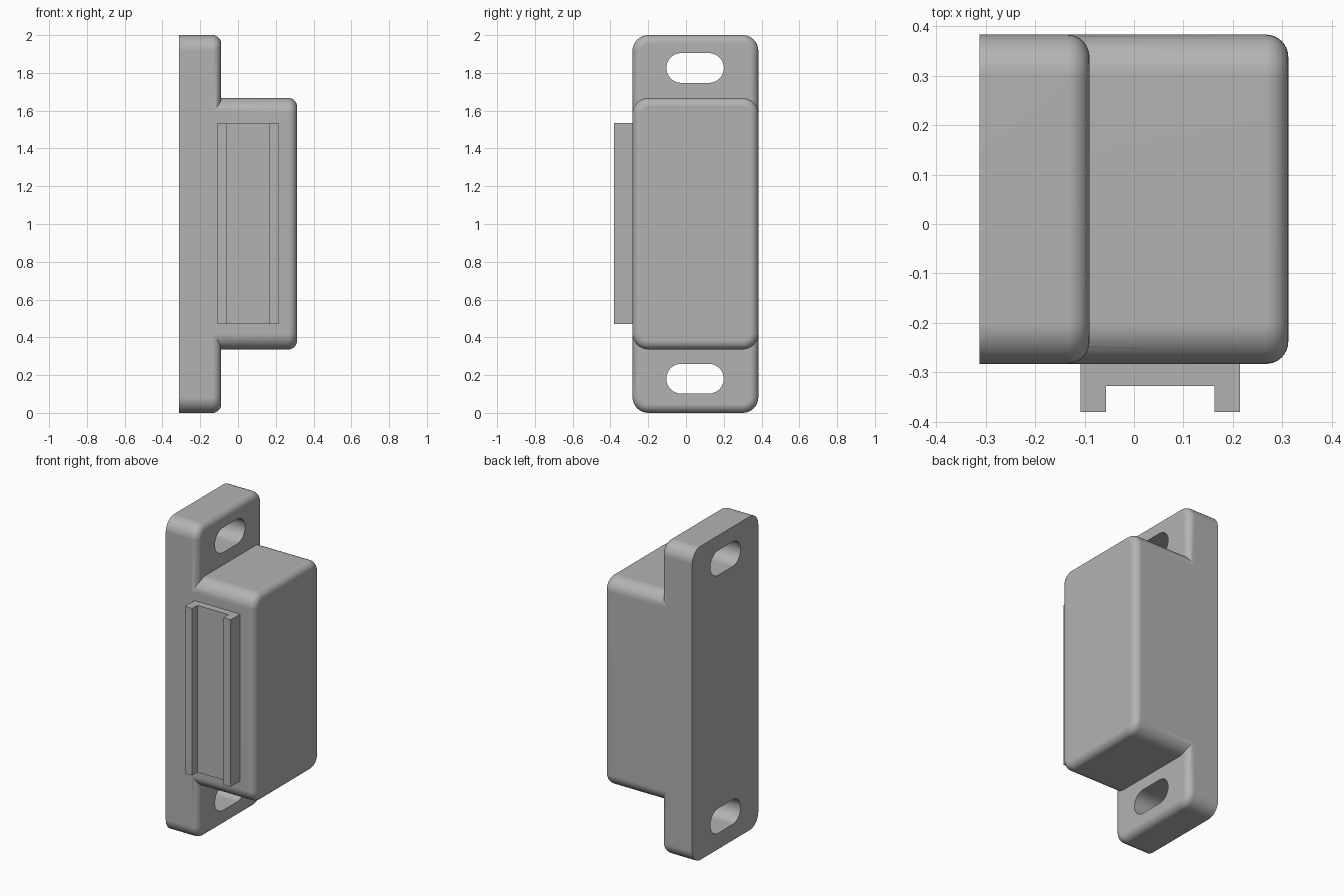
import bpy, bmesh, math
from mathutils import Vector

cube = bpy.data.objects.get("Cube")
if cube:
    bpy.data.objects.remove(cube)

grey = bpy.data.materials.new("plain grey")
grey.use_nodes = True
colour = (0.45, 0.45, 0.45, 1)
grey.diffuse_color = colour
grey.node_tree.nodes["Principled BSDF"].inputs["Base Color"].default_value = colour

Y_FRONT, Y_BACK = -0.283, 0.383
X_BACK, X_FLANGE, X_FACE = -0.312, -0.09, 0.312
CORNER, EDGE, STEPS = 0.083, 0.045, 8


def rounded_ring(x, y0, y1, z0, z1, radius, inset):
    """Rounded rectangle in the YZ plane, drawn inward by inset."""
    points = []
    centres = [(y1 - radius, z1 - radius), (y0 + radius, z1 - radius),
               (y0 + radius, z0 + radius), (y1 - radius, z0 + radius)]
    for quarter, (cy, cz) in enumerate(centres):
        for i in range(STEPS + 1):
            a = math.pi / 2 * (quarter + i / STEPS)
            r = radius - inset
            points.append(Vector((x, cy + r * math.cos(a), cz + r * math.sin(a))))
    return points


def loft(name, rings):
    """Skin a stack of equal rings and cap both ends."""
    bm = bmesh.new()
    loops = [[bm.verts.new(p) for p in ring] for ring in rings]
    for a, b in zip(loops, loops[1:]):
        for i in range(len(a)):
            j = (i + 1) % len(a)
            bm.faces.new((a[i], a[j], b[j], b[i]))
    bm.faces.new(loops[0])
    bm.faces.new(loops[-1])
    bmesh.ops.remove_doubles(bm, verts=bm.verts, dist=1e-5)
    bmesh.ops.recalc_face_normals(bm, faces=bm.faces)
    mesh = bpy.data.meshes.new(name)
    bm.to_mesh(mesh)
    bm.free()
    mesh.materials.append(grey)
    obj = bpy.data.objects.new(name, mesh)
    bpy.context.collection.objects.link(obj)
    return obj


def soft_slab(name, x0, x1, z0, z1):
    """Slab with rounded corners and a rolled edge on its +x face."""
    stations = [(x0, 0)]
    for i in range(STEPS + 1):
        a = math.pi / 2 * i / STEPS
        stations.append((x1 - EDGE + EDGE * math.sin(a), EDGE * (1 - math.cos(a))))
    return loft(name, [rounded_ring(x, Y_FRONT, Y_BACK, z0, z1, CORNER, inset)
                       for x, inset in stations])


def select_only(obj):
    bpy.ops.object.select_all(action='DESELECT')
    obj.select_set(True)
    bpy.context.view_layer.objects.active = obj


def combine(target, tool, operation):
    mod = target.modifiers.new(operation.lower(), 'BOOLEAN')
    mod.operation, mod.object, mod.solver = operation, tool, 'EXACT'
    select_only(target)
    bpy.ops.object.modifier_apply(modifier=mod.name)
    bpy.data.objects.remove(tool)


# Mounting flange joined with the magnet body
housing = soft_slab("housing", X_BACK, X_FLANGE, 0, 2)
combine(housing, soft_slab("body", -0.2, X_FACE, 0.336, 1.667), 'UNION')

# Screw slots through both flange ends
for z in (0.181, 1.826):
    half = 0.079
    slot = loft("slot_cutter", [rounded_ring(x, -0.104, 0.2, z - half, z + half, half, 0)
                                for x in (-0.5, 0)])
    combine(housing, slot, 'DIFFERENCE')

select_only(housing)
bpy.ops.object.shade_smooth_by_angle(angle=math.radians(30))
weighted = housing.modifiers.new("weighted normals", 'WEIGHTED_NORMAL')
weighted.keep_sharp = True

# Channel-shaped strike guide on the front
left, right, wall = -0.108, 0.214, 0.051
tip, floor, root = -0.38, -0.328, -0.27
section = [(left, root), (left, tip), (left + wall, tip), (left + wall, floor),
           (right - wall, floor), (right - wall, tip), (right, tip), (right, root)]
loft("front_channel", [[Vector((x, y, z)) for x, y in section] for z in (0.47, 1.535)])
